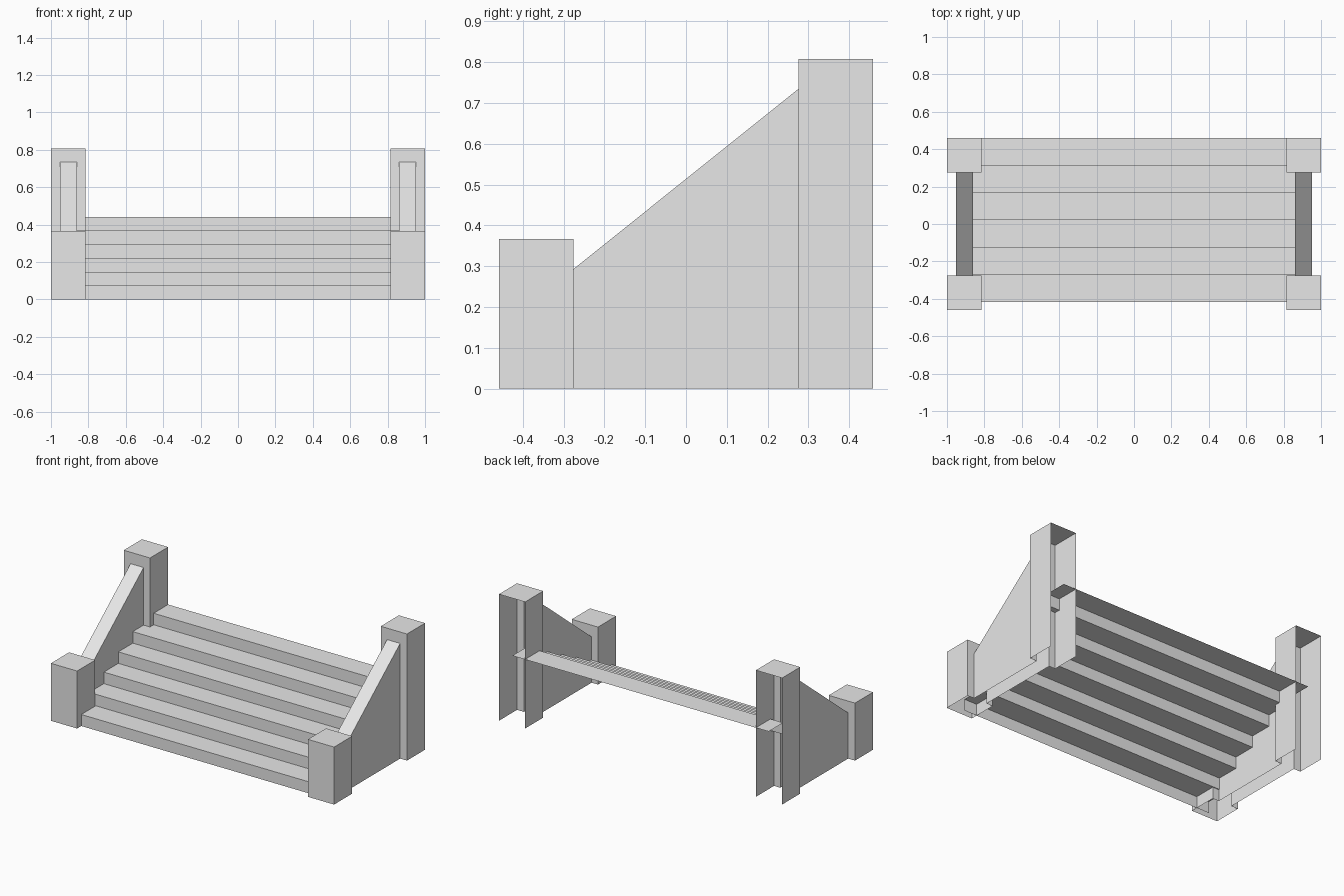
import bpy

if "Cube" in bpy.data.objects:
    bpy.data.objects.remove(bpy.data.objects["Cube"], do_unlink=True)

# Single plain grey
GREY = (0.8, 0.8, 0.8, 1.0)
stone = bpy.data.materials.new("light grey stone")
stone.use_nodes = True
stone.diffuse_color = GREY
stone.node_tree.nodes["Principled BSDF"].inputs["Base Color"].default_value = GREY

# Shared dimensions
POST_IN, POST_OUT = 0.815, 1.0
RAIL_IN, RAIL_OUT = 0.86, 0.952
STAIR_HALF = 0.905
Y_END, Y_POST = 0.459, 0.276
LOW_H, HIGH_H = 0.367, 0.808
RAIL_LOW, RAIL_HIGH = 0.293, 0.735
STEPS, RISE, RUN = 6, 0.0735, 0.146


def make_object(name, faces, mirror=False):
    """Build an open shell from a few faces, each a list of corner points."""
    verts, polys = [], []
    for face in faces:
        ids = []
        for p in face:
            if p not in verts:
                verts.append(p)
            ids.append(verts.index(p))
        polys.append(ids)
    mesh = bpy.data.meshes.new(name)
    mesh.from_pydata(verts, [], polys)
    mesh.materials.append(stone)
    obj = bpy.data.objects.new(name, mesh)
    bpy.context.collection.objects.link(obj)
    if mirror:
        mod = obj.modifiers.new("other side", "MIRROR")
        mod.use_mirror_merge = False
    return obj


def side_wall(x, profile, outward):
    """A wall in the yz plane; the profile runs counter-clockwise seen from +x."""
    pts = [(x, y, z) for y, z in profile]
    return pts if outward else pts[::-1]


def notched_wall(y, height, notch, facing_front):
    """A post wall with a slot where the hollow rail joins it."""
    outline = [(POST_IN, 0), (RAIL_IN, 0), (RAIL_IN, notch), (RAIL_OUT, notch),
               (RAIL_OUT, 0), (POST_OUT, 0), (POST_OUT, height), (POST_IN, height)]
    pts = [(x, y, z) for x, z in outline]
    return pts if facing_front else pts[::-1]


def post_shell(y0, y1, height):
    """Two sides and the cap of a hollow post."""
    box = [(y0, 0), (y1, 0), (y1, height), (y0, height)]
    cap = [(POST_IN, y0, height), (POST_OUT, y0, height),
           (POST_OUT, y1, height), (POST_IN, y1, height)]
    return [side_wall(POST_OUT, box, True), side_wall(POST_IN, box, False), cap]


# Short front posts, closed at the front
front = [(POST_IN, -Y_END, 0), (POST_OUT, -Y_END, 0),
         (POST_OUT, -Y_END, LOW_H), (POST_IN, -Y_END, LOW_H)]
make_object("front_posts",
            post_shell(-Y_END, -Y_POST, LOW_H)
            + [front, notched_wall(-Y_POST, LOW_H, RAIL_LOW, False)], mirror=True)

# Tall back posts, open at the back
make_object("back_posts",
            post_shell(Y_POST, Y_END, HIGH_H)
            + [notched_wall(Y_POST, HIGH_H, RAIL_HIGH, True)], mirror=True)

# Sloping side rails
rail = [(-Y_POST, 0), (Y_POST, 0), (Y_POST, RAIL_HIGH), (-Y_POST, RAIL_LOW)]
slope = [(RAIL_IN, -Y_POST, RAIL_LOW), (RAIL_OUT, -Y_POST, RAIL_LOW),
         (RAIL_OUT, Y_POST, RAIL_HIGH), (RAIL_IN, Y_POST, RAIL_HIGH)]
make_object("side_rails", [side_wall(RAIL_OUT, rail, True),
                           side_wall(RAIL_IN, rail, False), slope], mirror=True)

# Stairs: a folded sheet of risers and treads
path = [(Y_END - STEPS * RUN, 0.0)]
for i in range(STEPS):
    y, z = path[-1]
    path += [(y, z + RISE), (y + RUN, z + RISE)]
make_object("stairs", [[(-STAIR_HALF, *a), (STAIR_HALF, *a),
                        (STAIR_HALF, *b), (-STAIR_HALF, *b)]
                       for a, b in zip(path, path[1:])])
